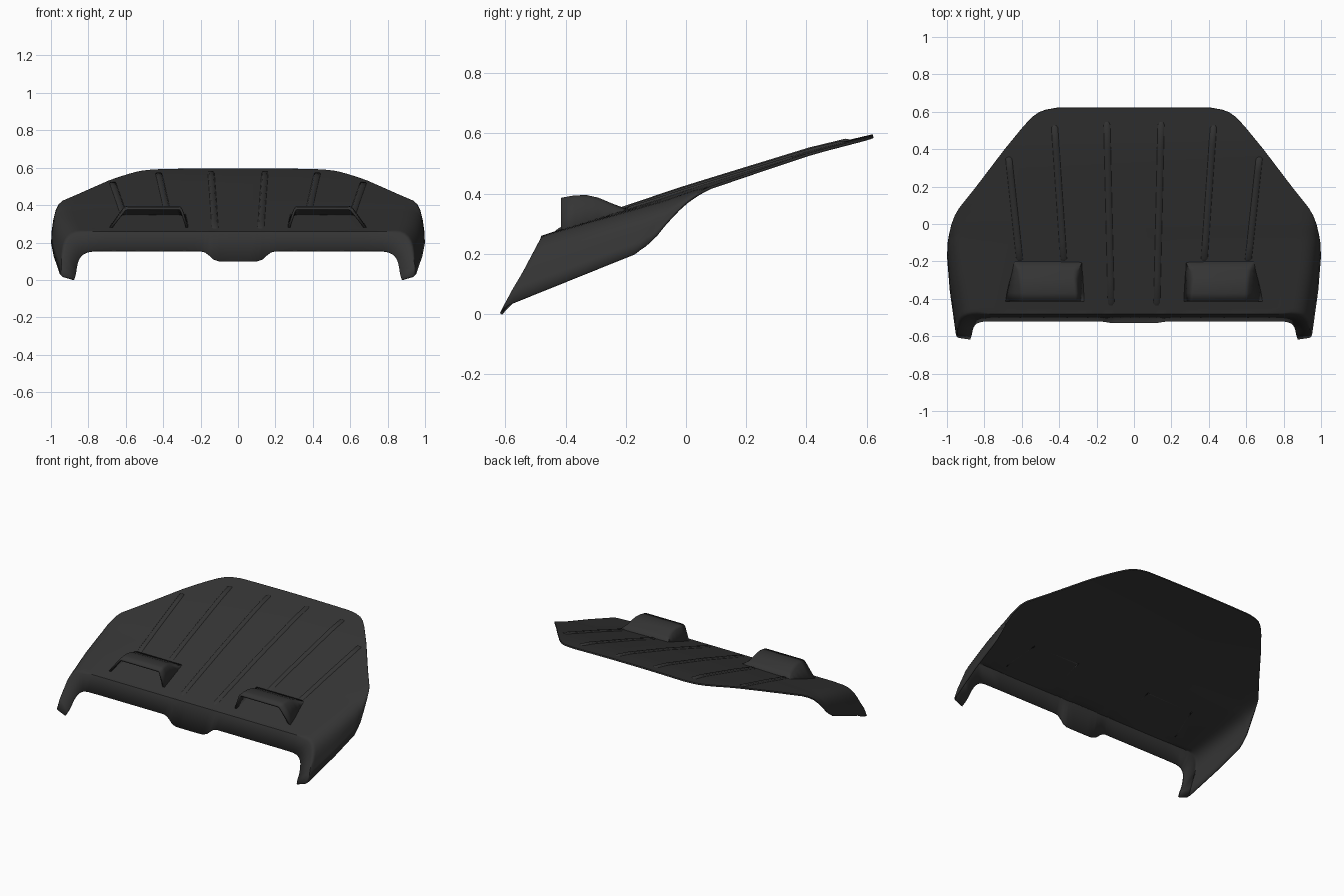
import bpy, bmesh, math

if "Cube" in bpy.data.objects:
    bpy.data.objects.remove(bpy.data.objects["Cube"])

mat = bpy.data.materials.new("dark_grey")
mat.diffuse_color = (0.035, 0.035, 0.035, 1)
mat.use_nodes = True
mat.node_tree.nodes["Principled BSDF"].inputs["Base Color"].default_value = mat.diffuse_color


def interp(table, t):
    if t <= table[0][0]:
        return table[0][1]
    for (a, va), (b, vb) in zip(table, table[1:]):
        if t <= b:
            return va + (vb - va) * (t - a) / (b - a)
    return table[-1][1]


# Centre line height, half width and skirt depth along the panel
HEIGHT = [(-.48, .26), (0, .421), (.42, .55), (.62, .597)]
WIDTH = [(-.48, .95), (-.25, .985), (-.08, 1.0), (-.03, .996), (-.01, .988), (.018, .975),
         (.05, .958), (.08, .938), (.12, .906), (.2, .842), (.4, .69), (.52, .592),
         (.57, .545), (.595, .51), (.61, .47), (.62, .41)]
DEPTH = [(-.48, .236), (-.08, .17), (-.05, .152), (-.03, .124), (-.01, .075),
         (.018, .03), (.05, .008), (.08, 0)]
SHEAR = .54


def surf(x, y):
    return interp(HEIGHT, y) - .025 * x * x * min(1, (y + .48) / .4)


def finish(bm, name, angle=32):
    me = bpy.data.meshes.new(name)
    bm.to_mesh(me)
    bm.free()
    ob = bpy.data.objects.new(name, me)
    bpy.context.collection.objects.link(ob)
    me.materials.append(mat)
    bpy.ops.object.select_all(action='DESELECT')
    ob.select_set(True)
    bpy.context.view_layer.objects.active = ob
    bpy.ops.object.shade_smooth_by_angle(angle=math.radians(angle))
    return ob


def loft(bm, rows):
    vs = [[bm.verts.new(p) for p in r] for r in rows]
    for a, b in zip(vs, vs[1:]):
        for i in range(len(a) - 1):
            bm.faces.new((a[i], a[i + 1], b[i + 1], b[i]))
    return vs


def face_up(bm):
    bm.normal_update()
    if sum(f.normal.z * f.calc_area() for f in bm.faces) < 0:
        bmesh.ops.reverse_faces(bm, faces=bm.faces[:])


def solidify(ob, thickness):
    m = ob.modifiers.new("thickness", 'SOLIDIFY')
    m.thickness, m.offset = thickness, -1


FRAC = [0, .06, .12, .155, .18, .21, .24, .35, .5, .65, .8, .92, 1]


def half_section(t):
    """Half cross-section: flat top, rounded shoulder, straight skirt."""
    xb, d = interp(WIDTH, t), interp(DEPTH, t)
    xs, xc = xb - .11, xb - .02
    zb = surf(xb, t) - d
    p0, p1 = (xs, surf(xs, t)), (xc, surf(xc, t))
    p2 = ((xc + xb) / 2, (p1[1] + zb) / 2)
    pts = [(f * xs, surf(f * xs, t)) for f in FRAC]
    for k in range(1, 7):
        u = k / 6
        pts.append(tuple((1 - u) ** 2 * a + 2 * u * (1 - u) * b + u * u * c
                         for a, b, c in zip(p0, p1, p2)))
    pts += [((p2[0] + xb) / 2, (p2[1] + zb) / 2), (xb, zb)]
    return [(x, t - SHEAR * (surf(x, t) - z), z) for x, z in pts]


def mirror_row(half):
    return [(-x, y, z) for x, y, z in half[:0:-1]] + half


# Main panel with side skirts
stations = [-.48, -.45, -.4, -.32, -.25, -.16, -.11, -.08, -.065, -.05, -.04, -.03, -.02, -.01,
            .005, .018, .035, .05, .08, .12, .2, .3, .4, .46, .52, .57, .595, .61, .617, .62]
rows = [mirror_row(half_section(t)) for t in stations]

# Lower contour of the front face: centre tab, straight lip, corner legs
first = half_section(-.48)
lip_z = [.1, .1, .101, .111, .131, .15, .156, .156, .156, .156, .156, .155]
lip = [(first[i][0], -.52 - .18 * (.156 - z), z) for i, z in enumerate(lip_z)]
lip += [(.805, -.522, .15), (.825, -.526, .14), (.84, -.532, .126), (.85, -.541, .108),
        (.857, -.552, .088), (.861, -.563, .068), (.864, -.575, .048),
        (.868, -.597, .026), (.876, -.618, .003)]
rows.insert(0, mirror_row(lip))

bm = bmesh.new()
grid = loft(bm, rows)
crease = [bm.edges.get((a, b)) for a, b in zip(grid[1], grid[1][1:])]
bmesh.ops.bevel(bm, geom=crease, offset=.014, segments=3, profile=.5, affect='EDGES')
face_up(bm)
solidify(finish(bm, "hood_panel", 40), .009)


# Raised ribs that follow the panel
def rib(name, x0, y0, x1, y1):
    bm = bmesh.new()
    rows = []
    n = 14
    for i in range(n + 1):
        u = i / n
        if i in (1, n - 1):
            u = .02 if i == 1 else .98
        x, y = x0 + (x1 - x0) * u, y0 + (y1 - y0) * u
        end = i in (0, n)
        h = -.002 if end else .007
        w = .5 if end else 1
        rows.append([(x + dx * w, y, surf(x, y) + dz)
                     for dx, dz in ((-.02, -.003), (-.011, h), (.011, h), (.02, -.003))])
    loft(bm, rows)
    face_up(bm)
    finish(bm, name, 50)


# Hollow air scoops, open at the front
def scoop(name, s):
    bm = bmesh.new()
    data = [(-.415, .69, .605, .30, .265, .386), (-.37, .683, .605, .303, .267, .394),
            (-.33, .674, .607, .307, .269, .395), (-.29, .664, .61, .312, .271, .386),
            (-.25, .654, .615, .31, .273, .369), (-.2, .644, .632, .285, .275, .35)]
    rows = []
    for y, a, b, c, d, z in data:
        rows.append([(s * a, y, surf(a, y) - .004), (s * b, y, z),
                     (s * c, y, z), (s * d, y, surf(d, y) - .004)])
    grid = loft(bm, rows)
    ridges = [bm.edges.get((p[i], q[i])) for p, q in zip(grid, grid[1:]) for i in (1, 2)]
    bmesh.ops.bevel(bm, geom=ridges, offset=.014, segments=3, profile=.5, affect='EDGES')
    face_up(bm)
    solidify(finish(bm, name, 40), .013)


for s, side in ((-1, "left"), (1, "right")):
    rib(side + "_inner_rib", s * .122, -.44, s * .145, .55)
    rib(side + "_middle_rib", s * .375, -.2, s * .425, .53)
    rib(side + "_outer_rib", s * .61, -.2, s * .67, .36)
    scoop(side + "_scoop", s)
